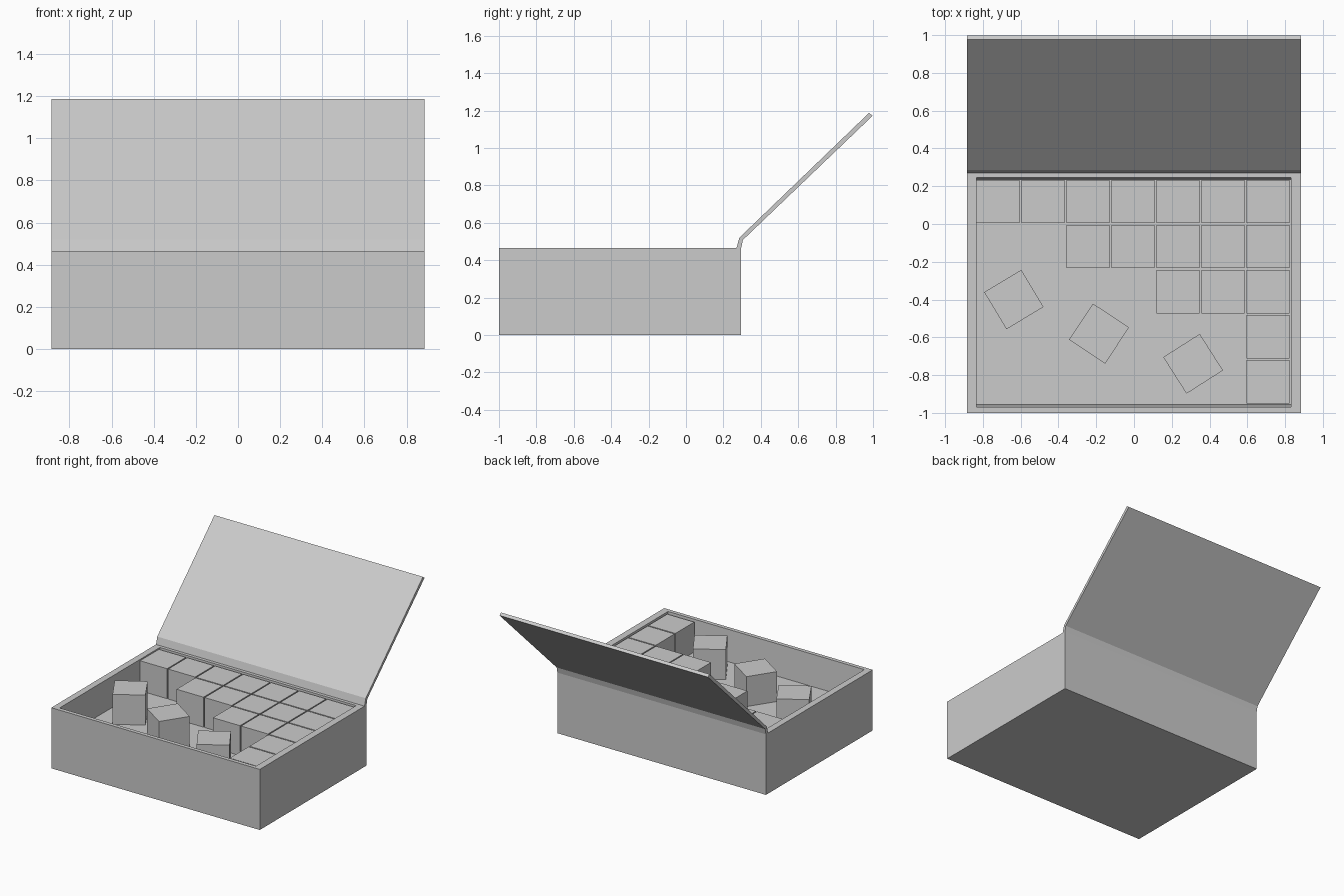
import bpy, bmesh, math
from mathutils import Matrix

if "Cube" in bpy.data.objects:
    bpy.data.objects.remove(bpy.data.objects["Cube"])


def finish(name, bm):
    bmesh.ops.recalc_face_normals(bm, faces=bm.faces)
    mesh = bpy.data.meshes.new(name)
    bm.to_mesh(mesh)
    bm.free()
    ob = bpy.data.objects.new(name, mesh)
    bpy.context.collection.objects.link(ob)
    return ob


def block(name, center, size, angle=0.0):
    bm = bmesh.new()
    m = (Matrix.Translation(center) @ Matrix.Rotation(math.radians(angle), 4, 'Z')
         @ Matrix.Diagonal((*size, 1)))
    bmesh.ops.create_cube(bm, size=1, matrix=m)
    return finish(name, bm)


def rect(bm, x0, x1, y0, y1, z):
    return [bm.verts.new((x, y, z)) for x, y in ((x0, y0), (x1, y0), (x1, y1), (x0, y1))]


W, TOP, FLOOR = 0.885, 0.465, 0.225

# Box: outer shell, rim and recessed tray as four stacked loops
bm = bmesh.new()
loops = [rect(bm, -W, W, -1.0, 0.295, 0),
         rect(bm, -W, W, -1.0, 0.295, TOP),
         rect(bm, -0.835, 0.832, -0.97, 0.245, TOP),
         rect(bm, -0.835, 0.832, -0.955, 0.236, FLOOR)]
for a, b in zip(loops, loops[1:]):
    for i in range(4):
        j = (i + 1) % 4
        bm.faces.new((a[i], a[j], b[j], b[i]))
bm.faces.new(loops[0])
bm.faces.new(loops[-1])
finish("box", bm)

# Open lid with bent hinge strip: side profile extruded across the width
profile = [(0.27, 0.465), (0.285, 0.52), (0.978, 1.187),
           (0.998, 1.172), (0.304, 0.508), (0.295, 0.465)]
bm = bmesh.new()
left = [bm.verts.new((-W, y, z)) for y, z in profile]
right = [bm.verts.new((W, y, z)) for y, z in profile]
n = len(profile)
for i in range(n):
    j = (i + 1) % n
    bm.faces.new((left[i], left[j], right[j], right[i]))
bm.faces.new(left)
bm.faces.new(right)
finish("lid", bm)

# Packed cubes: each row fills from a starting column to the right edge
S, TOP_CUBE = 0.229, 0.455
H = TOP_CUBE - FLOOR
for row, first in enumerate((0, 2, 4, 6, 6)):
    for col in range(first, 7):
        block(f"cube_{row}_{col}",
              (-0.72 + col * 0.2382, 0.119 - row * 0.2385, FLOOR + H / 2), (S, S, H))

# Loose cubes turned on the tray floor
for i, (x, y, a) in enumerate(((-0.636, -0.40, 31), (-0.185, -0.58, -33.5), (0.313, -0.74, 32.5))):
    block(f"loose_cube_{i}", (x, y, FLOOR + H / 2), (S, S, H), a)
